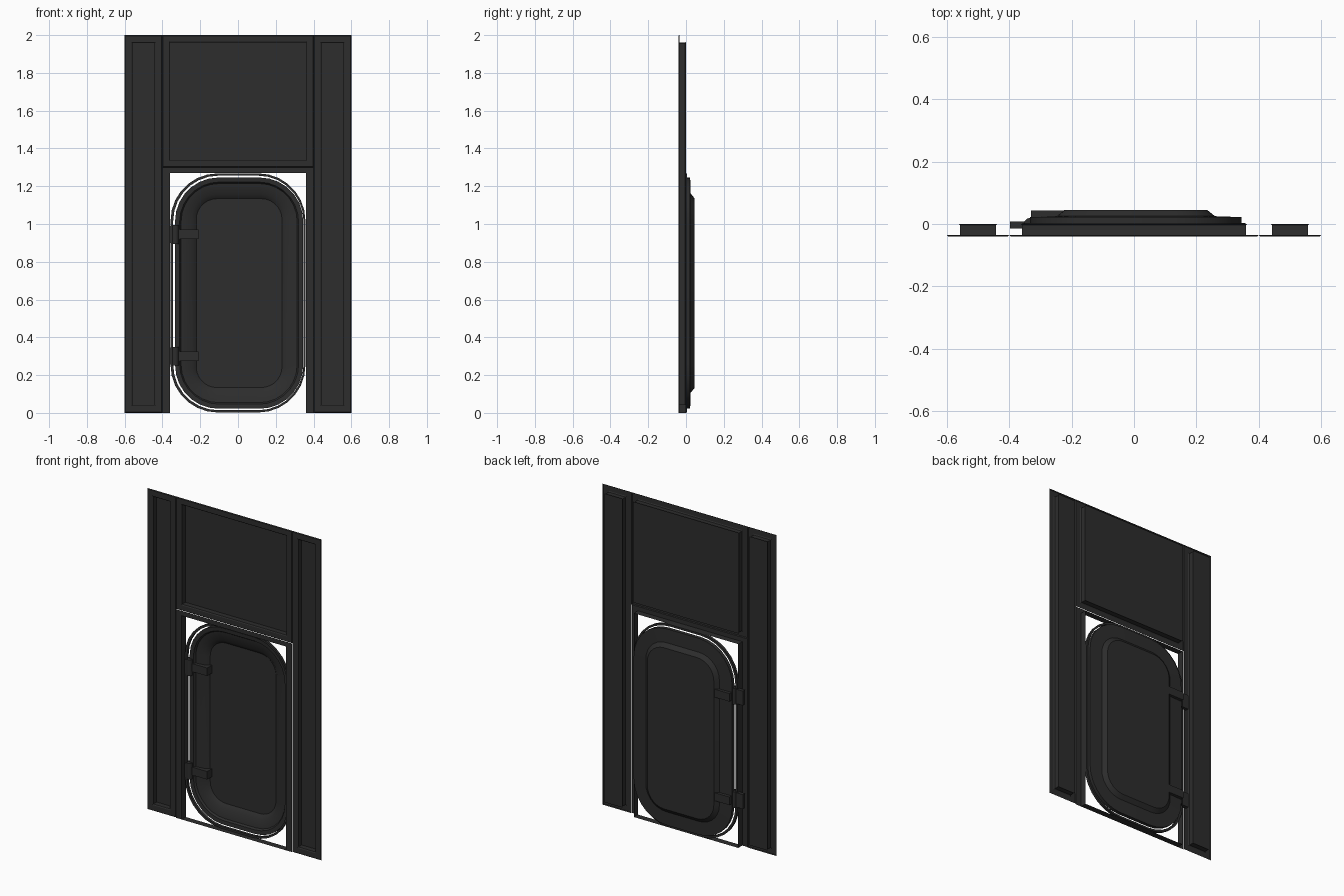
import bpy, bmesh, math

if "Cube" in bpy.data.objects:
    bpy.data.objects.remove(bpy.data.objects["Cube"])

def mat(name, v):
    m = bpy.data.materials.new(name)
    m.diffuse_color = (v, v, v, 1)
    m.use_nodes = True
    m.node_tree.nodes["Principled BSDF"].inputs["Base Color"].default_value = m.diffuse_color
    return m

DARK = mat("charcoal metal", 0.026)

def finish(name, bm, smooth=False):
    bmesh.ops.remove_doubles(bm, verts=bm.verts, dist=1e-5)
    bmesh.ops.recalc_face_normals(bm, faces=bm.faces)
    me = bpy.data.meshes.new(name)
    bm.to_mesh(me)
    bm.free()
    me.materials.append(DARK)
    ob = bpy.data.objects.new(name, me)
    bpy.context.collection.objects.link(ob)
    if smooth:
        bpy.ops.object.select_all(action='DESELECT')
        ob.select_set(True)
        bpy.context.view_layer.objects.active = ob
        bpy.ops.object.shade_smooth_by_angle(angle=math.radians(35))
    return ob

def loft(name, loops, cap_start=False, cap_end=False, closed=False, smooth=False):
    bm = bmesh.new()
    rings = [[bm.verts.new(p) for p in lp] for lp in loops]
    pairs = list(zip(rings, rings[1:]))
    if closed:
        pairs.append((rings[-1], rings[0]))
    for a, b in pairs:
        n = len(a)
        for i in range(n):
            j = (i + 1) % n
            bm.faces.new((a[i], a[j], b[j], b[i]))
    if cap_start:
        bm.faces.new(rings[0])
    if cap_end:
        bm.faces.new(rings[-1])
    return finish(name, bm, smooth)

def rect(x0, x1, z0, z1, y, d=0.0):
    return [(x0 + d, y, z0 + d), (x1 - d, y, z0 + d),
            (x1 - d, y, z1 - d), (x0 + d, y, z1 - d)]

def rounded(x0, x1, z0, z1, y, r, seg=7):
    pts = []
    for cx, cz, a0 in ((x1 - r, z0 + r, -90), (x1 - r, z1 - r, 0),
                       (x0 + r, z1 - r, 90), (x0 + r, z0 + r, 180)):
        for i in range(seg + 1):
            a = math.radians(a0 + 90 * i / seg)
            pts.append((cx + r * math.cos(a), y, cz + r * math.sin(a)))
    return pts

def box(name, x0, x1, y0, y1, z0, z1):
    return loft(name, [rect(x0, x1, z0, z1, y0), rect(x0, x1, z0, z1, y1)], True, True)

F = -0.04   # front skin

# recessed sheet panels: border, pocket walls, pocket floor
def panel(name, x0, x1, z0, z1, border=0.036):
    ds = [(0, F + .005), (.004, F), (border, F), (border + .006, F + .004),
          (border + .006, -.004), (border + .002, 0)]
    loft(name, [rect(x0, x1, z0, z1, y, d) for d, y in ds], cap_end=True)

panel("left_panel", -0.6, -0.4, 0, 2)
panel("right_panel", 0.4, 0.6, 0, 2)
panel("upper_panel", -0.4, 0.4, 1.3, 2, 0.034)

# door frame: posts and header skin plus jamb walls and sill
loft("door_frame", [
    [(-.4, F, 0), (.4, F, 0), (.4, F, 1.3), (-.4, F, 1.3)],
    [(-.36, F, 0), (.36, F, 0), (.36, F, 1.27), (-.36, F, 1.27)],
    [(-.36, 0, 0), (.36, 0, 0), (.36, 0, 1.27), (-.36, 0, 1.27)]])

# rounded seal ring round the hatch
loft("seal_ring", [
    rounded(-.357, .357, .002, 1.268, -.012, .25),
    rounded(-.357, .357, .002, 1.268, .004, .25),
    rounded(-.343, .347, .014, 1.256, .004, .24),
    rounded(-.343, .347, .014, 1.256, -.012, .24)], closed=True, smooth=True)

# hatch: dished tray, listed from front floor out to the rim and back
def hatch_loop(d, y, r):
    return rounded(-.333 + d, .345 - d, .022 + d, 1.246 - d, y, r)

loft("hatch", [hatch_loop(d, y, r) for d, y, r in (
    (.112, .042, .11), (.088, .022, .13), (.032, .014, .2), (.024, .002, .21),
    (0, 0, .23), (0, .022, .23), (.085, .025, .14), (.11, .045, .115))],
    True, True, smooth=True)

# hinges: arm, knuckle, bracket behind the post
for tag, z in (("lower", .30), ("upper", .945)):
    box(tag + "_hinge_arm", -.33, -.21, -.004, .043, z - .025, z + .025)
    box(tag + "_hinge_bracket", -.398, -.345, -.014, .008, z - .045, z + .045)
    k = []
    for zz in (z - .05, z + .05):
        k.append([(-.333 + .02 * math.cos(i * math.pi / 6),
                   .02 * math.sin(i * math.pi / 6), zz) for i in range(12)])
    loft(tag + "_hinge_knuckle", k, True, True, smooth=True)
